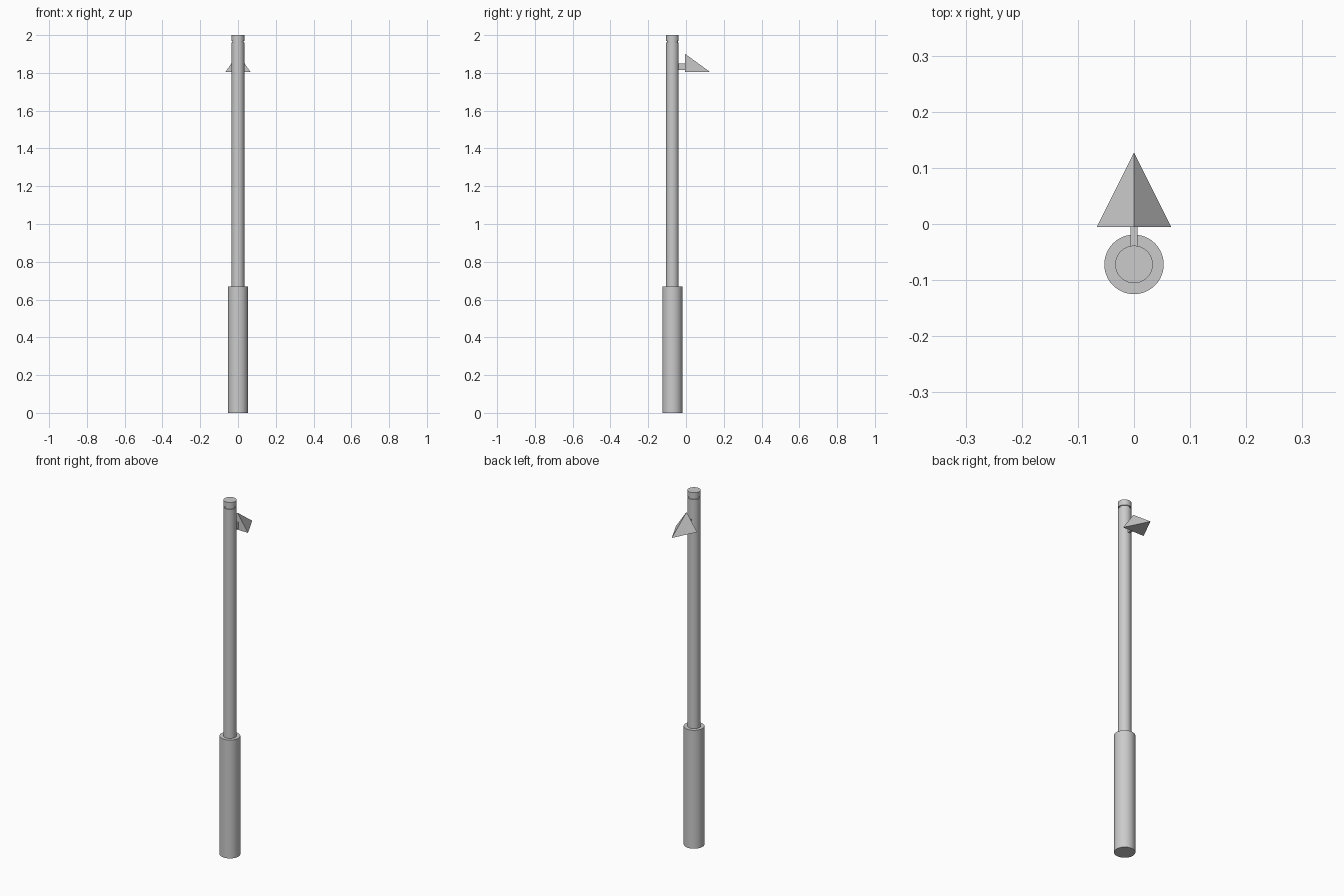
import bpy, bmesh, math

if "Cube" in bpy.data.objects:
    bpy.data.objects.remove(bpy.data.objects["Cube"])

POLE_Y = -0.072


def make_object(name, bm):
    bmesh.ops.recalc_face_normals(bm, faces=bm.faces)
    mesh = bpy.data.meshes.new(name)
    bm.to_mesh(mesh)
    bm.free()
    obj = bpy.data.objects.new(name, mesh)
    bpy.context.collection.objects.link(obj)
    return obj


def cylinder(name, radius, z0, z1, sides=48):
    bpy.ops.mesh.primitive_cylinder_add(vertices=sides, radius=radius, depth=z1 - z0,
                                        location=(0, POLE_Y, (z0 + z1) / 2))
    obj = bpy.context.object
    obj.name = name
    bpy.ops.object.shade_smooth_by_angle(angle=math.radians(30))
    return obj


# Pole: thick base sleeve, long shaft, narrow neck and cap
cylinder("base_sleeve", 0.053, 0.0, 0.668)
cylinder("shaft", 0.0335, 0.66, 1.961)
cylinder("neck", 0.029, 1.955, 1.972)
cylinder("cap", 0.0335, 1.969, 2.0)

# Flat bracket joining the shaft to the hood
bpy.ops.mesh.primitive_cube_add(size=1, location=(0, -0.0245, 1.832))
bracket = bpy.context.object
bracket.name = "bracket"
bracket.scale = (0.013, 0.041, 0.036)
bpy.ops.object.transform_apply(location=False, rotation=False, scale=True)

# Hood: four-sided wedge with its upright face towards the pole
bm = bmesh.new()
left, right, tip, peak = [bm.verts.new(p) for p in (
    (-0.066, -0.005, 1.805), (0.066, -0.005, 1.805),
    (0, 0.127, 1.805), (0, -0.005, 1.901))]
for face in ((left, right, peak), (right, tip, peak), (tip, left, peak), (left, tip, right)):
    bm.faces.new(face)
make_object("hood", bm)
